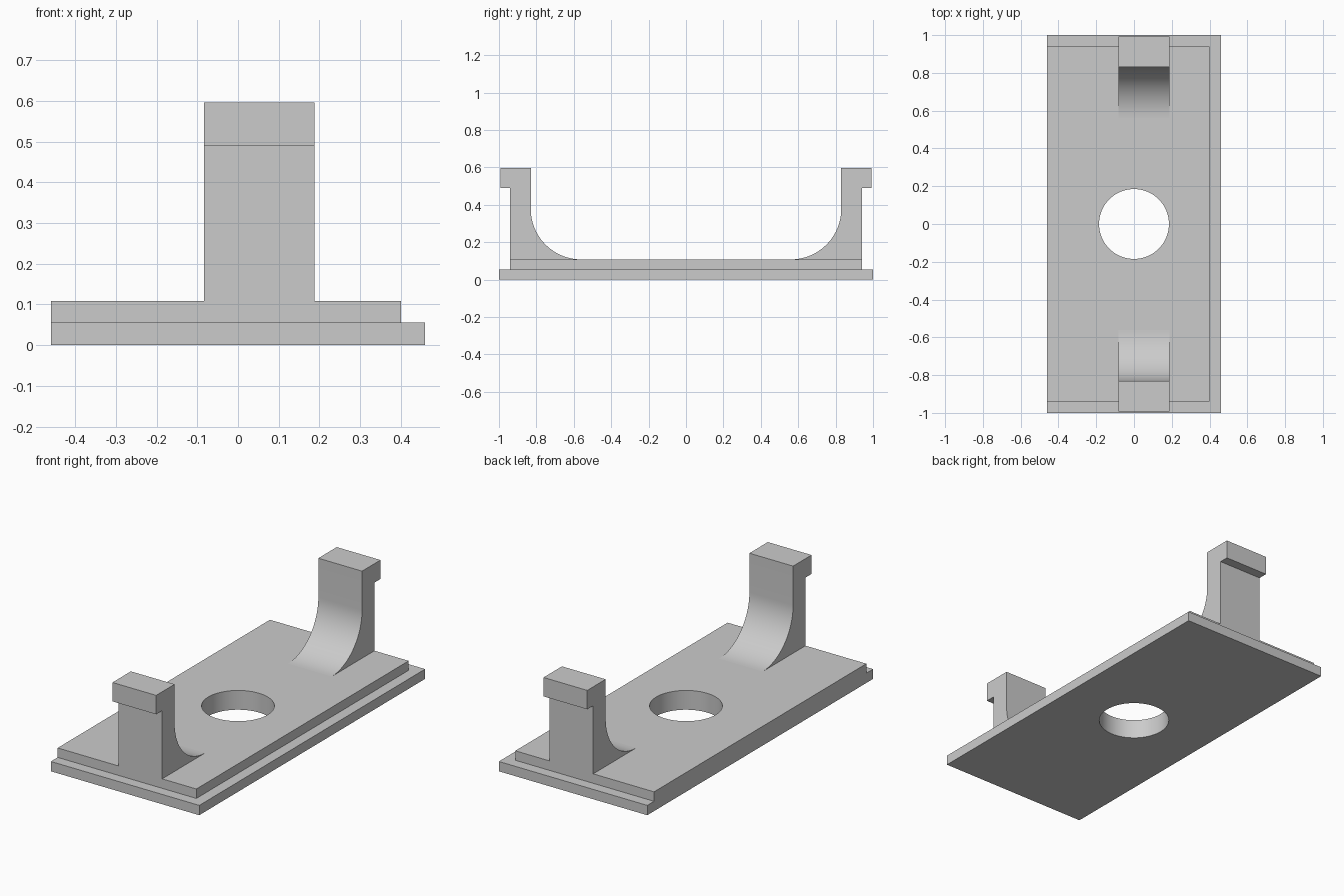
import bpy, bmesh, math

cube = bpy.data.objects.get("Cube")
if cube:
    bpy.data.objects.remove(cube)

grey = bpy.data.materials.new("light grey")
grey.use_nodes = True
COLOUR = (0.6, 0.6, 0.6, 1)
grey.diffuse_color = COLOUR
grey.node_tree.nodes["Principled BSDF"].inputs["Base Color"].default_value = COLOUR

STEP, DECK = 0.055, 0.108      # top heights of the two plate layers
LEFT_EDGE, RIGHT_EDGE = -0.46, 0.46


def prism(name, points, direction):
    """Extrude a closed outline of 3D points along a direction."""
    bm = bmesh.new()
    face = bm.faces.new([bm.verts.new(p) for p in points])
    ext = bmesh.ops.extrude_face_region(bm, geom=[face])["geom"]
    verts = [v for v in ext if isinstance(v, bmesh.types.BMVert)]
    bmesh.ops.translate(bm, verts=verts, vec=direction)
    bmesh.ops.recalc_face_normals(bm, faces=bm.faces)
    mesh = bpy.data.meshes.new(name)
    bm.to_mesh(mesh)
    bm.free()
    mesh.materials.append(grey)
    obj = bpy.data.objects.new(name, mesh)
    bpy.context.collection.objects.link(obj)
    return obj


def activate(obj):
    bpy.ops.object.select_all(action='DESELECT')
    obj.select_set(True)
    bpy.context.view_layer.objects.active = obj


def plate(name, x0, x1, half_y, z0, z1):
    outline = [(x0, -half_y, z0), (x1, -half_y, z0), (x1, half_y, z0), (x0, half_y, z0)]
    return prism(name, outline, (0, 0, z1 - z0))


# Two stacked plates, stepped on three sides and flush on the fourth
plates = [plate("base_plate", LEFT_EDGE, RIGHT_EDGE, 1.0, 0, STEP),
          plate("raised_plate", LEFT_EDGE, 0.40, 0.94, STEP, DECK)]

# Round through hole in both plates
bpy.ops.mesh.primitive_cylinder_add(vertices=64, radius=0.185, depth=1)
cutter = bpy.context.object
cutter.name = "hole_cutter"
cutter.hide_render = True
cutter.data.materials.append(grey)
for obj in plates:
    activate(obj)
    cut = obj.modifiers.new("hole", 'BOOLEAN')
    cut.operation, cut.solver, cut.object = 'DIFFERENCE', 'EXACT', cutter
    bpy.ops.object.modifier_apply(modifier=cut.name)
bpy.data.objects.remove(cutter)

# Clip arm: a side profile with a lip outside and a fillet inside
R, INNER, OUTER, LIP, TOP = 0.27, 0.83, 0.94, 0.993, 0.596
X0, X1 = -0.083, 0.188
profile = [(OUTER, DECK), (OUTER, 0.49), (LIP, 0.49), (LIP, TOP), (INNER, TOP)]
for i in range(25):
    a = math.pi / 2 * i / 24
    profile.append((INNER - R + R * math.cos(a), DECK + R - R * math.sin(a)))
clips = prism("clip_arms", [(X0, y, z) for y, z in profile], (X1 - X0, 0, 0))

# The second arm mirrors the first across the middle
activate(clips)
mirror = clips.modifiers.new("mirror", 'MIRROR')
mirror.use_axis = (False, True, False)
mirror.use_mirror_merge = False
bpy.ops.object.modifier_apply(modifier=mirror.name)

# Smooth fillets and hole, crisp edges elsewhere
for obj in plates + [clips]:
    activate(obj)
    bpy.ops.object.shade_smooth_by_angle(angle=math.radians(30))
